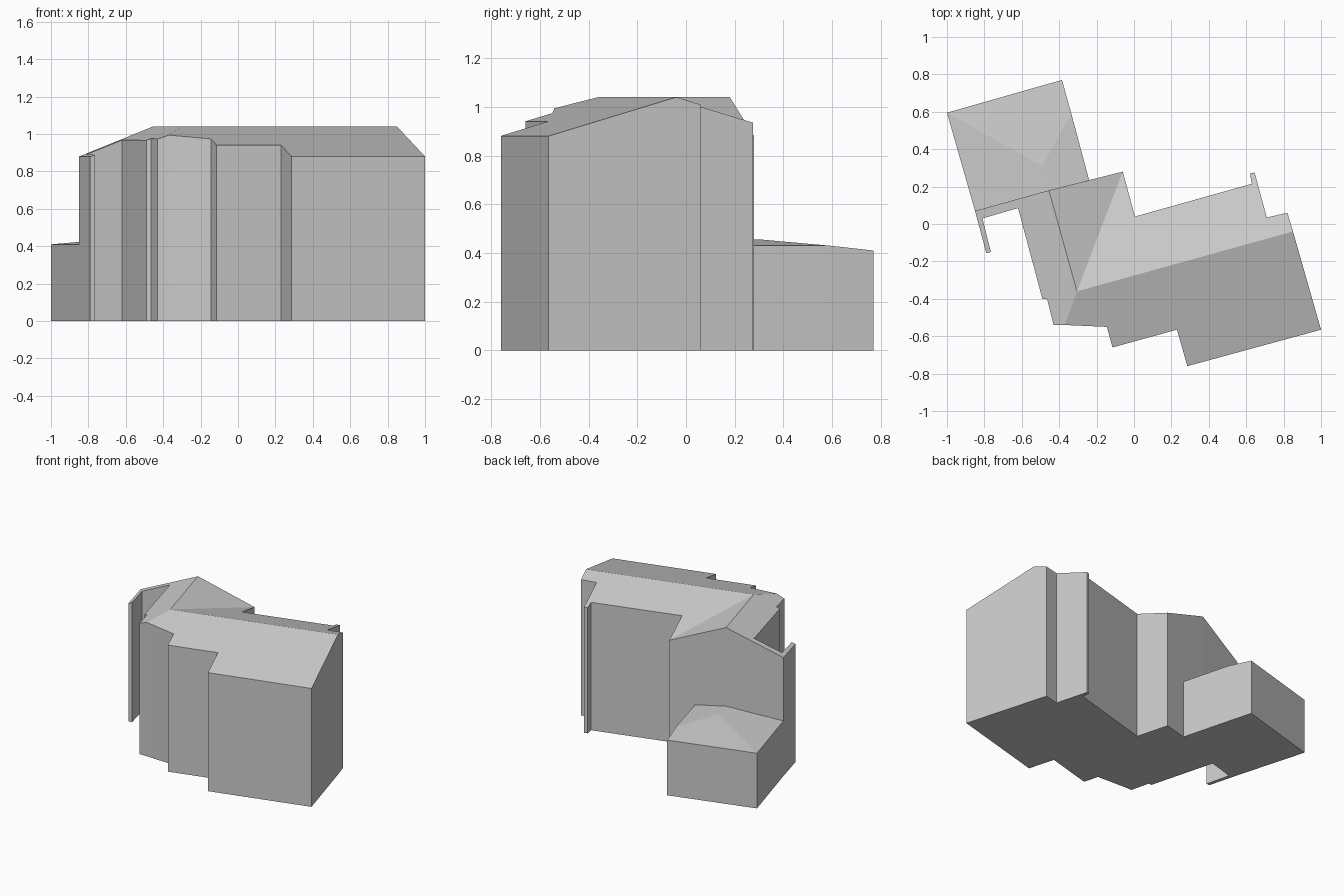
import bpy
import bmesh
from mathutils import Vector

cube = bpy.data.objects.get("Cube")
if cube:
    bpy.data.objects.remove(cube, do_unlink=True)

grey = bpy.data.materials.new("plain_grey")
grey.use_nodes = True
colour = (0.6, 0.6, 0.6, 1)
grey.diffuse_color = colour
grey.node_tree.nodes["Principled BSDF"].inputs["Base Color"].default_value = colour


def solid_under_roof(name, patches):
    """Each patch is (height function, outline); walls drop from the roof to the ground."""
    bm = bmesh.new()
    corners = {}
    for height, outline in patches:
        for p in outline:
            if p not in corners:
                corners[p] = bm.verts.new((*p, height(Vector(p))))
        bm.faces.new([corners[p] for p in outline])
    grown = bmesh.ops.extrude_face_region(bm, geom=bm.faces[:], use_keep_orig=True)
    for item in grown["geom"]:
        if isinstance(item, bmesh.types.BMVert):
            item.co.z = 0
    bmesh.ops.recalc_face_normals(bm, faces=bm.faces[:])
    mesh = bpy.data.meshes.new(name)
    bm.to_mesh(mesh)
    bm.free()
    mesh.materials.append(grey)
    obj = bpy.data.objects.new(name, mesh)
    bpy.context.collection.objects.link(obj)
    return obj


# Ridge points: shared corner, far end of the long range, gable end of the wing
corner, range_end, gable = (-0.305, -0.36), (0.85, -0.04), (-0.455, 0.18)
valley, hip = (-0.06, 0.28), (-0.37, -0.54)
RIDGE = 1.04
along = (Vector(range_end) - Vector(corner)).normalized()
across = Vector((-along.y, along.x))


def range_roof(p):
    return RIDGE - 0.293 * abs((p - Vector(corner)).dot(across))


def wing_roof(p):
    return RIDGE - 0.39 * abs((p - Vector(corner)).dot(along))


# Main house: long range with stepped front, cross wing and thin fin walls
front_slope = [corner, range_end, (1.0, -0.565), (0.285, -0.76), (0.23, -0.565),
               (-0.115, -0.66), (-0.145, -0.55), hip]
back_slope = [corner, valley, (0.005, 0.04), (0.63, 0.215), (0.62, 0.27),
              (0.645, 0.275), (0.71, 0.035), (0.82, 0.06), range_end]
wing_west = [corner, hip, (-0.43, -0.54), (-0.465, -0.40), (-0.49, -0.40),
             (-0.62, 0.085), (-0.81, 0.03), (-0.765, -0.15), (-0.79, -0.155),
             (-0.85, 0.07), gable]
solid_under_roof("main_house", [
    (range_roof, front_slope),
    (range_roof, back_slope),
    (wing_roof, [corner, gable, valley]),
    (wing_roof, wing_west),
])

# Low annex with a shallow hipped roof against the gable wall
wall_west, back_west, back_east = (-0.85, 0.07), (-1.0, 0.595), (-0.385, 0.77)
wall_east, eave_break = (-0.24, 0.235), (-0.335, 0.59)
peak, wall_peak = (-0.49, 0.31), (-0.455, 0.175)
levels = {wall_west: 0.41, back_west: 0.41, back_east: 0.41,
          wall_east: 0.43, eave_break: 0.43, peak: 0.455, wall_peak: 0.455}


def annex_roof(p):
    return min(levels.items(), key=lambda item: (Vector(item[0]) - p).length)[1]


solid_under_roof("low_annex", [
    (annex_roof, [back_west, back_east, eave_break, peak]),
    (annex_roof, [peak, eave_break, wall_east, wall_peak]),
    (annex_roof, [back_west, peak, wall_peak, wall_west]),
])
